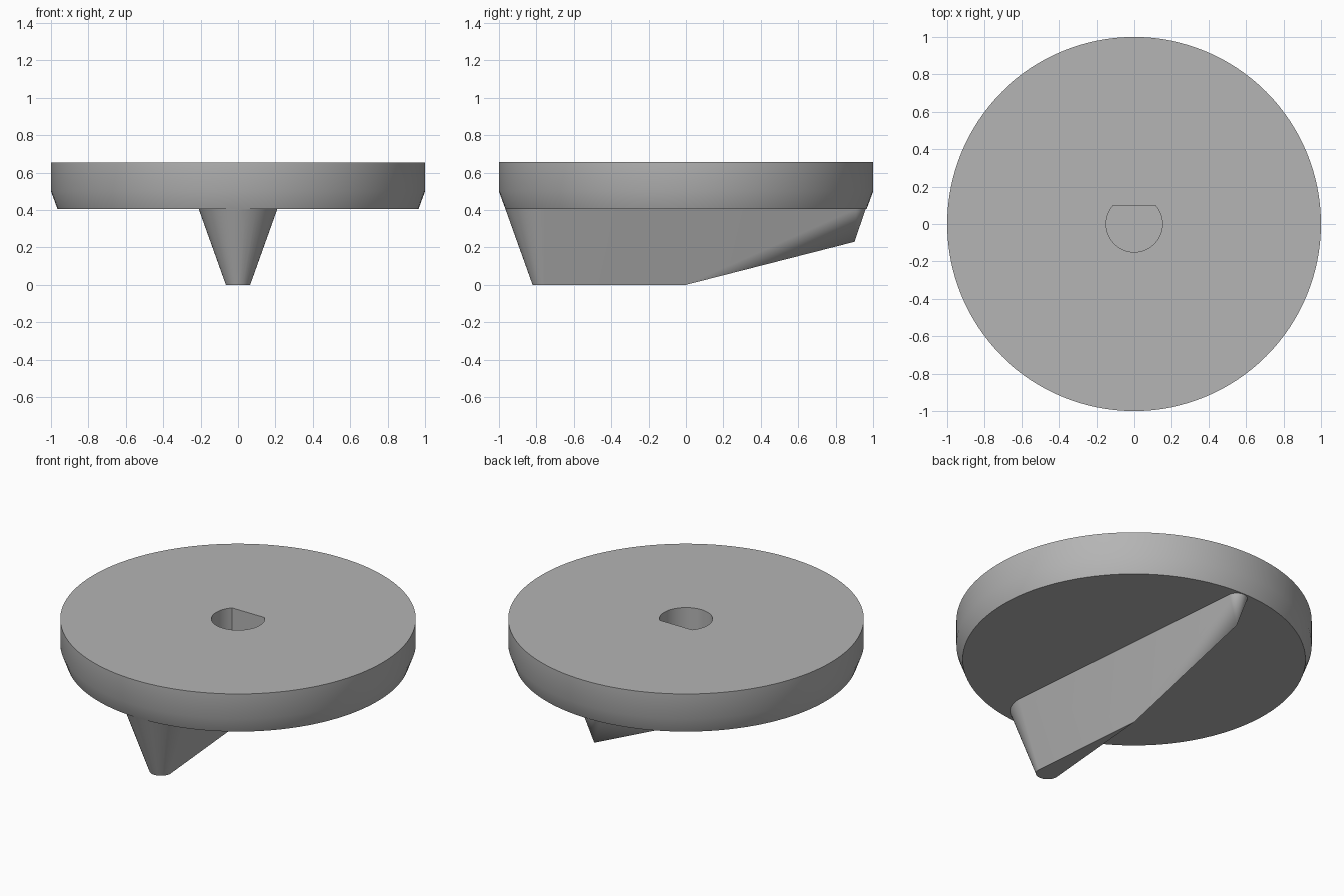
import bpy, bmesh, math
from mathutils import Vector

if "Cube" in bpy.data.objects:
    bpy.data.objects.remove(bpy.data.objects["Cube"], do_unlink=True)

SEGMENTS = 128
BASE_Z, CHAMFER_Z, TOP_Z = 0.405, 0.50, 0.655

grey = bpy.data.materials.new("plain_grey")
grey.use_nodes = True
grey.diffuse_color = (0.46, 0.46, 0.46, 1)
grey.node_tree.nodes["Principled BSDF"].inputs["Base Color"].default_value = grey.diffuse_color


def finish(bm, name):
    """Turn a bmesh into a linked grey object."""
    bmesh.ops.recalc_face_normals(bm, faces=bm.faces[:])
    mesh = bpy.data.meshes.new(name)
    bm.to_mesh(mesh)
    bm.free()
    mesh.materials.append(grey)
    obj = bpy.data.objects.new(name, mesh)
    bpy.context.collection.objects.link(obj)
    return obj


def loft(rings, name):
    """Skin a stack of equal-length rings and cap both ends."""
    bm = bmesh.new()
    loops = [[bm.verts.new(p) for p in ring] for ring in rings]
    for low, high in zip(loops, loops[1:]):
        for i in range(len(low)):
            j = (i + 1) % len(low)
            bm.faces.new((low[i], low[j], high[j], high[i]))
    bm.faces.new(loops[0])
    bm.faces.new(loops[-1])
    return finish(bm, name)


def arc(radius, z, y=0, start=0, end=math.tau, steps=SEGMENTS):
    """Points along an arc centred on x = 0, both ends included."""
    angles = [start + (end - start) * i / steps for i in range(steps + 1)]
    return [Vector((radius * math.cos(a), y + radius * math.sin(a), z)) for a in angles]


def smooth(obj):
    bpy.ops.object.select_all(action="DESELECT")
    obj.select_set(True)
    bpy.context.view_layer.objects.active = obj
    bpy.ops.object.shade_smooth_by_angle(angle=math.radians(30))


# Round knob plate with a drafted lower rim
profile = [(0.965, BASE_Z), (1, CHAMFER_Z), (1, TOP_Z)]
plate = loft([arc(r, z)[:-1] for r, z in profile], "knob_plate")

# D-shaped shaft socket, flat towards the back
flat = math.asin(0.10 / 0.15)
cutter = loft([arc(0.15, z, 0, math.pi - flat, math.tau + flat, 48) for z in (0.45, 0.8)],
              "socket_cutter")
cutter.hide_render = True
cutter.hide_viewport = True
socket = plate.modifiers.new("shaft_socket", "BOOLEAN")
socket.operation = "DIFFERENCE"
socket.solver = "EXACT"
socket.object = cutter

# Apply the socket so the rim can be smoothed by angle
graph = bpy.context.evaluated_depsgraph_get()
cut_mesh = bpy.data.meshes.new_from_object(plate.evaluated_get(graph))
plate.modifiers.clear()
plate.data = cut_mesh
bpy.data.objects.remove(cutter, do_unlink=True)
smooth(plate)

# Tapered grip: wide rounded front, narrow back, keel rising to the rear
front = (math.pi, math.tau)
back = (0, math.pi)
points = (arc(0.065, 0, -0.755, *front, 32) + arc(0.21, BASE_Z, -0.755, *front, 32)
          + arc(0.06, BASE_Z, 0.90, *back, 24)
          + [Vector((0, 0, 0)), Vector((0, 0.90, 0.23))])
bm = bmesh.new()
for p in points:
    bm.verts.new(p)
hull = bmesh.ops.convex_hull(bm, input=bm.verts[:])
bmesh.ops.delete(bm, geom=list({v for v in hull["geom_interior"] if v.is_valid}), context="VERTS")
bmesh.ops.dissolve_limit(bm, angle_limit=math.radians(0.5), verts=bm.verts[:], edges=bm.edges[:])
grip = finish(bm, "pointer_grip")
smooth(grip)
